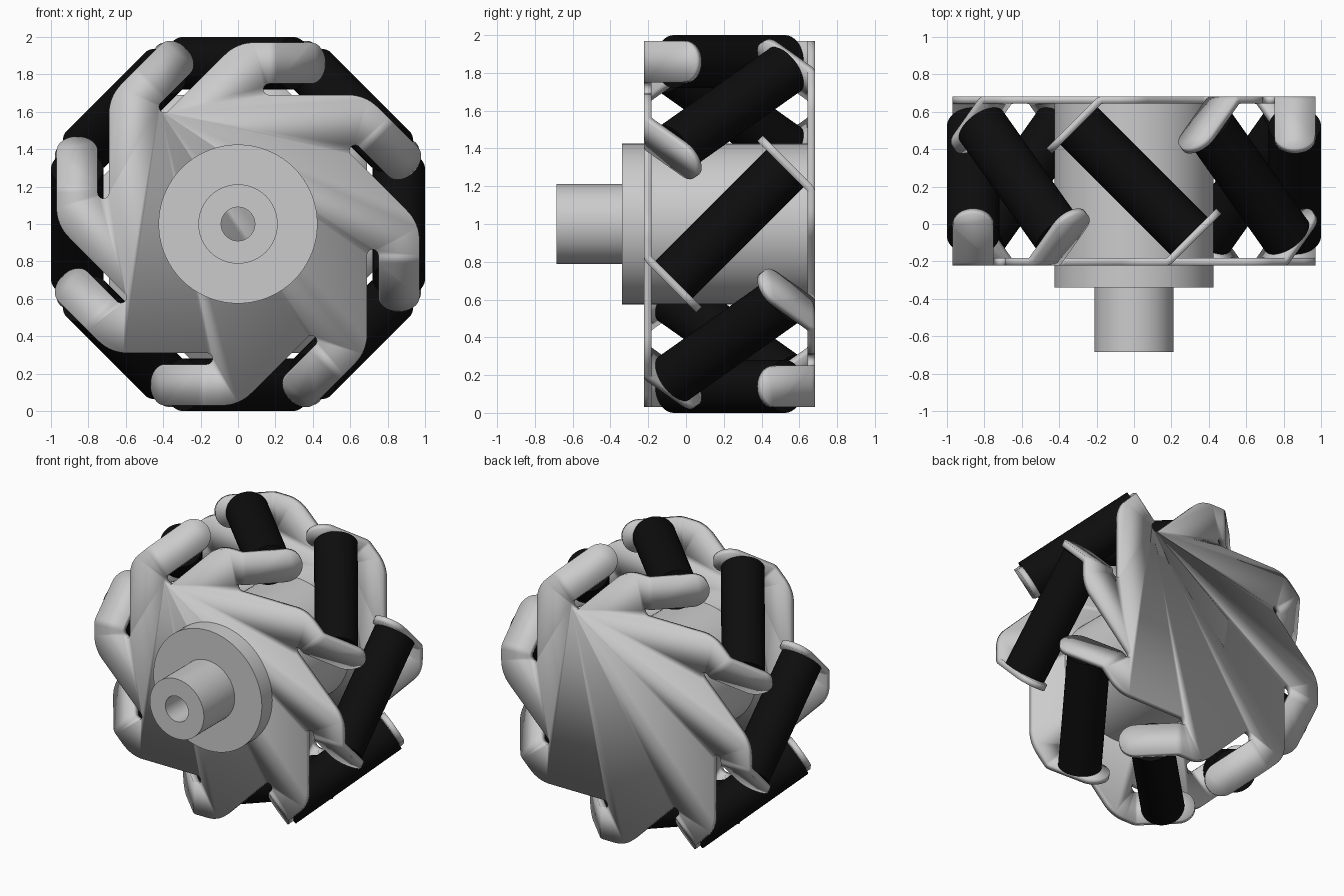
import bpy, bmesh
from math import sin, cos, pi, radians, sqrt, tan
from mathutils import Vector

if "Cube" in bpy.data.objects:
    bpy.data.objects.remove(bpy.data.objects["Cube"])

N = 8                 # rollers around the wheel
MID_Y = 0.23          # middle of the roller band
PLATE_Y = -0.203      # mid-surface of the front plate
THICK = 0.04
R_OUT, R_TAB, R_SLOT = 0.97, 0.75, 0.69   # tab outer edge, tab inner edge, slot inner edge
BEND_T, BEND_R, TAB_LEN = 0.166, 0.04, 0.385


def add_object(name, bm):
    me = bpy.data.meshes.new(name)
    bm.to_mesh(me)
    bm.free()
    ob = bpy.data.objects.new(name, me)
    bpy.context.collection.objects.link(ob)
    return ob


def smooth(ob, angle=30):
    bpy.ops.object.select_all(action='DESELECT')
    ob.select_set(True)
    bpy.context.view_layer.objects.active = ob
    bpy.ops.object.shade_smooth_by_angle(angle=radians(angle))


def place(k, t, r, y):
    """Tangent / radius / depth of station k (clockwise from the top) to world."""
    a = 2 * pi * k / N
    return Vector((t * cos(a) + r * sin(a), y, 1 + r * cos(a) - t * sin(a)))


# side plate: star-shaped sheet with slots and folded tabs
def make_plate(name):
    bm = bmesh.new()
    loop, bends = [], []
    lead = 0.09
    fil = lead / tan(pi / 8)
    corner = (R_OUT * sqrt(2) - 2 * R_SLOT) / sqrt(2)
    slot_r = (R_TAB - R_SLOT) / 2
    for k in range(N):
        def vert(t, r, y=PLATE_Y):
            return bm.verts.new(place(k, t, r, y))
        # rounded shoulder
        for i in range(9):
            a = radians(135 - 45 * i / 8)
            loop.append(vert(corner + lead + fil * cos(a), R_OUT - fil + fil * sin(a)))
        # bend line, then rounded slot end
        top, low = vert(BEND_T, R_OUT), vert(BEND_T, R_TAB)
        loop += [top, low]
        for i in range(1, 9):
            a = pi / 2 + pi * i / 8
            loop.append(vert(BEND_T + slot_r * cos(a), R_SLOT + slot_r + slot_r * sin(a)))
        # curved bend strips
        for i in range(1, 5):
            a = pi / 4 * i / 4
            t, y = BEND_T + BEND_R * sin(a), PLATE_Y + BEND_R * (1 - cos(a))
            top2, low2 = vert(t, R_OUT, y), vert(t, R_TAB, y)
            bm.faces.new((top, top2, low2, low))
            top, low = top2, low2
        # tab with a round end, tilted 45 degrees
        rad = (R_OUT - R_TAB) / 2
        tip = []
        for i in range(17):
            a = pi / 2 - pi * i / 16
            d = (TAB_LEN - 0.017 - rad + rad * cos(a)) / sqrt(2)
            tip.append(vert(t + d, R_TAB + rad + rad * sin(a), y + d))
        bm.faces.new([top] + tip + [low])
    bm.faces.new(loop)
    bmesh.ops.recalc_face_normals(bm, faces=bm.faces)
    ob = add_object(name, bm)
    mod = ob.modifiers.new("thickness", 'SOLIDIFY')
    mod.thickness, mod.offset, mod.use_even_offset = THICK, 0, True
    smooth(ob)
    return ob


make_plate("front_plate")
back = make_plate("back_plate")
back.rotation_euler.z = pi
back.location.y = 2 * MID_Y

# hub: turned profile (radius, y) with a stepped nose and blind bore
profile = [(0, 0.65), (0.425, 0.65), (0.425, -0.34), (0.212, -0.34),
           (0.212, -0.685), (0.09, -0.685), (0.09, -0.2), (0, -0.2)]
bm = bmesh.new()
vs = [bm.verts.new((r, y, 1)) for r, y in profile]
es = [bm.edges.new(p) for p in zip(vs, vs[1:])]
bmesh.ops.spin(bm, geom=vs + es, cent=(0, 0, 1), axis=(0, 1, 0), angle=2 * pi, steps=72)
bmesh.ops.remove_doubles(bm, verts=bm.verts, dist=1e-4)
bmesh.ops.recalc_face_normals(bm, faces=bm.faces)
smooth(add_object("hub", bm))

# rollers: black cylinders at 45 degrees between the tabs
rubber = bpy.data.materials.new("black_rubber")
rubber.diffuse_color = (0.004, 0.004, 0.004, 1)
rubber.use_nodes = True
rubber.node_tree.nodes["Principled BSDF"].inputs["Base Color"].default_value = rubber.diffuse_color
for k in range(N):
    bm = bmesh.new()
    bmesh.ops.create_cone(bm, cap_ends=True, segments=48, radius1=0.14, radius2=0.14, depth=0.83)
    ob = add_object(f"roller_{k + 1}", bm)
    ob.data.materials.append(rubber)
    axis = place(k, 1, 0, -1) - Vector((0, 0, 1))
    ob.rotation_euler = axis.to_track_quat('Z', 'Y').to_euler()
    ob.location = place(k, 0, 0.86, MID_Y)
    smooth(ob)
